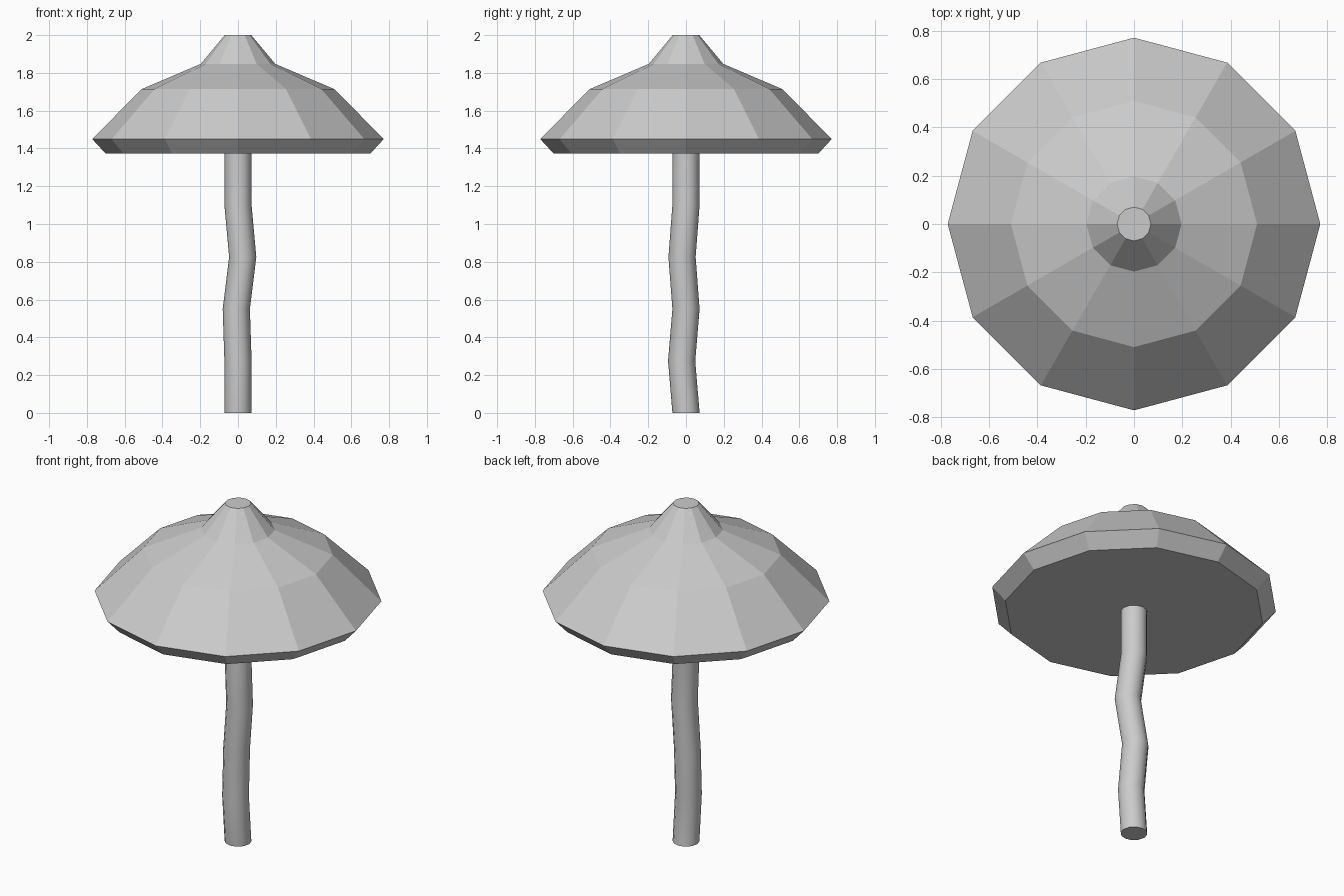
import bpy, bmesh
from math import sin, cos, pi, radians

if "Cube" in bpy.data.objects:
    bpy.data.objects.remove(bpy.data.objects["Cube"])

SIDES = 12


def lofted(name, rings, smooth=False):
    """Solid skinned through rings of (centre x, centre y, z, radius)."""
    bm = bmesh.new()
    loops = [[bm.verts.new((x + r * cos(2 * pi * i / SIDES),
                            y + r * sin(2 * pi * i / SIDES), z))
              for i in range(SIDES)] for x, y, z, r in rings]
    for a, b in zip(loops, loops[1:]):
        for i in range(SIDES):
            j = (i + 1) % SIDES
            bm.faces.new((a[i], a[j], b[j], b[i]))
    bm.faces.new(loops[0][::-1])
    bm.faces.new(loops[-1])
    mesh = bpy.data.meshes.new(name)
    bm.to_mesh(mesh)
    bm.free()
    obj = bpy.data.objects.new(name, mesh)
    bpy.context.collection.objects.link(obj)
    if smooth:
        bpy.ops.object.select_all(action='DESELECT')
        obj.select_set(True)
        bpy.context.view_layer.objects.active = obj
        bpy.ops.object.shade_smooth_by_angle(angle=radians(40))
    return obj


# Crooked stem
R = 0.072
lofted("stem", [(0, 0, 0, R), (0, -0.023, 0.275, R), (-0.009, 0, 0.55, R),
                (0.025, -0.021, 0.825, R), (0, 0, 1.1, R), (0, 0, 1.372, R)],
       smooth=True)

# Faceted cap with a flat underside and a blunt tip
profile = [(0.70, 1.372), (0.772, 1.45), (0.51, 1.714), (0.197, 1.848), (0.07, 2.0)]
lofted("cap", [(0, 0, z, r) for r, z in profile])
